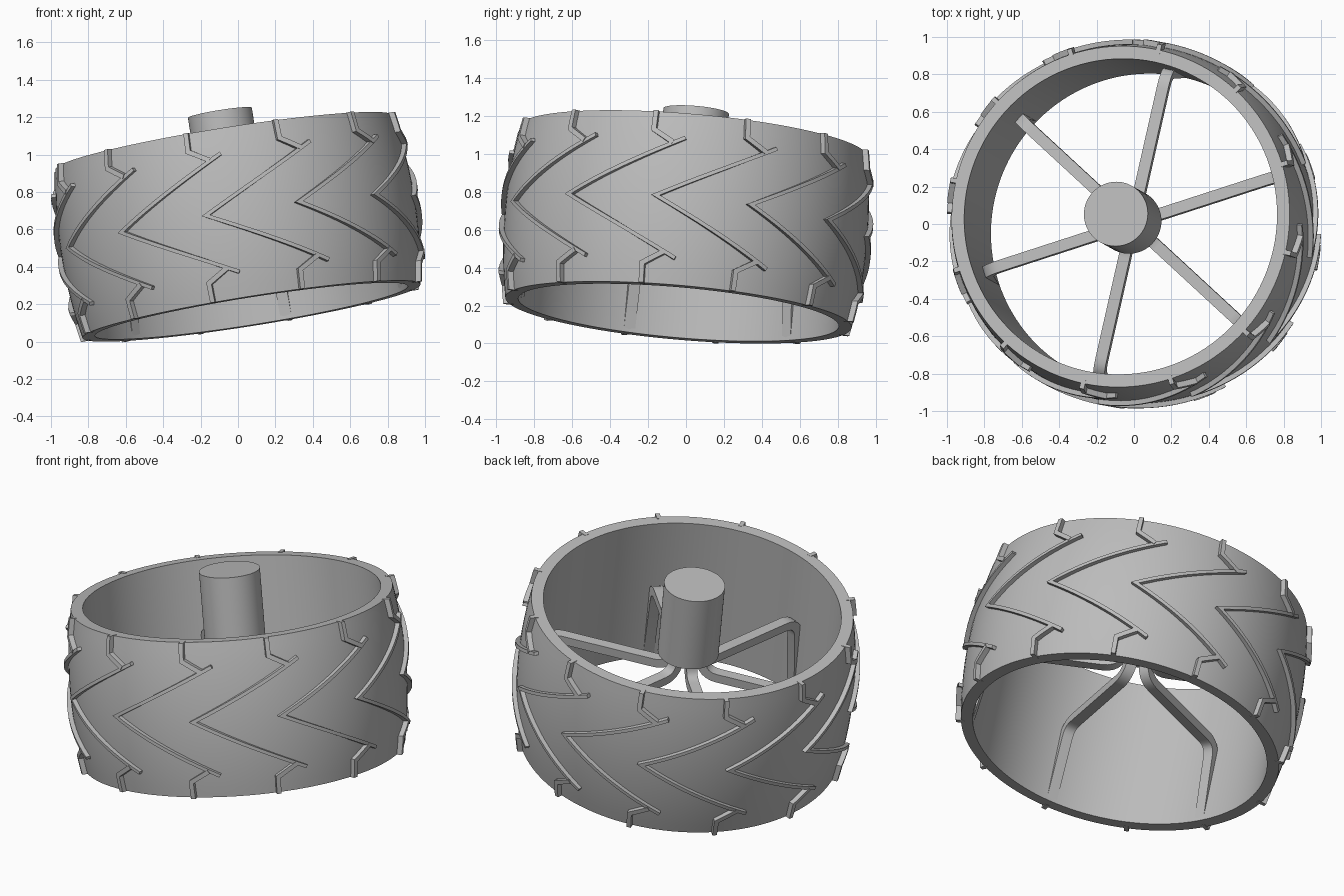
import bpy, bmesh, math
from mathutils import Vector, Matrix

cube = bpy.data.objects.get("Cube")
if cube:
    bpy.data.objects.remove(cube, do_unlink=True)

HALF = 0.458          # half width of the wheel along its axle
BORE = 0.847          # inner radius of the rim
PHASE = math.radians(17.5)
AXLE = Vector((-0.159, 0.088, 1)).normalized()
TILT = Matrix.Translation((0, 0, 0.614)) @ Vector((0, 0, 1)).rotation_difference(AXLE).to_matrix().to_4x4()

grey = bpy.data.materials.new("mid_grey")
grey.use_nodes = True
grey.diffuse_color = (0.5, 0.5, 0.5, 1)
grey.node_tree.nodes["Principled BSDF"].inputs["Base Color"].default_value = (0.5, 0.5, 0.5, 1)


def finish(name, bm):
    """Turn a bmesh in wheel space into a tilted, sharp-edged smooth object."""
    bmesh.ops.recalc_face_normals(bm, faces=bm.faces)
    bm.transform(TILT)
    mesh = bpy.data.meshes.new(name)
    bm.to_mesh(mesh)
    bm.free()
    mesh.materials.append(grey)
    obj = bpy.data.objects.new(name, mesh)
    bpy.context.collection.objects.link(obj)
    bpy.ops.object.select_all(action='DESELECT')
    obj.select_set(True)
    bpy.context.view_layer.objects.active = obj
    bpy.ops.object.shade_smooth_by_angle(angle=math.radians(35))


def polar(r, angle, h):
    return Vector((r * math.cos(angle), r * math.sin(angle), h))


def crown(h):
    """Outer radius of the slightly barrelled tyre."""
    return 0.915 + 0.042 * (1 - (h / HALF) ** 2)


def loft(bm, rows, closed=False):
    """Skin a list of cross-sections, capping the ends unless closed."""
    rings = [[bm.verts.new(p) for p in row] for row in rows]
    pairs = list(zip(rings, rings[1:]))
    if closed:
        pairs.append((rings[-1], rings[0]))
    else:
        bm.faces.new(rings[0])
        bm.faces.new(rings[-1])
    for a, b in pairs:
        for i in range(len(a)):
            j = (i + 1) % len(a)
            bm.faces.new((a[i], a[j], b[j], b[i]))


def mitres(points):
    """Mitred sideways offset for each point of a 2D path."""
    result = []
    for i, p in enumerate(points):
        a = (p - points[i - 1]).normalized() if i else None
        b = (points[i + 1] - p).normalized() if i < len(points) - 1 else None
        a, b = a or b, b or a
        normal = Vector((-a.y - b.y, a.x + b.x)).normalized()
        result.append(normal / normal.dot(Vector((-a.y, a.x))))
    return result


def subdivide(corners, steps):
    points = [corners[0]]
    for a, b in zip(corners, corners[1:]):
        points += [a.lerp(b, k / steps) for k in range(1, steps + 1)]
    return points


def fillet(corners, radius, steps=6):
    """Round the inner corners of a 2D path."""
    points = [corners[0]]
    for a, c, b in zip(corners, corners[1:], corners[2:]):
        p = c + (a - c).normalized() * radius
        q = c + (b - c).normalized() * radius
        for k in range(steps + 1):
            t = k / steps
            points.append(p.lerp(c, t).lerp(c.lerp(q, t), t))
    return points + [corners[-1]]


# Tyre: lathed ring with a crowned outside and straight bore
bm = bmesh.new()
profile = [(crown(h), h) for h in [HALF * k / 8 for k in range(-8, 9)]]
profile += [(BORE, HALF), (BORE, -HALF)]
SEGMENTS = 120
loft(bm, [[polar(r, math.tau * s / SEGMENTS, h) for r, h in profile]
          for s in range(SEGMENTS)], closed=True)
finish("tyre", bm)

# Hub: solid cylinder standing proud of the upper side
bm = bmesh.new()
bmesh.ops.create_cone(bm, cap_ends=True, segments=64, radius1=0.173, radius2=0.173, depth=0.465,
                      matrix=Matrix.Translation((0, 0, 0.387)))
finish("hub", bm)

# Spokes: square bars bent out from under the hub and down, sinking into the bore
bm = bmesh.new()
corners = [Vector(p) for p in ((0.08, 0.2), (0.1, 0.045), (0.828, 0.045), (0.874, -0.44))]
path = fillet(corners, 0.09)
offsets = mitres(path)
for n in range(6):
    turn = Matrix.Rotation(PHASE + n * math.tau / 6, 4, 'Z')
    rows = []
    for p, o in zip(path, offsets):
        row = []
        for side, up in ((-1, -1), (1, -1), (1, 1), (-1, 1)):
            q = p + o * up * 0.027
            row.append(turn @ Vector((q.x, side * 0.031, q.y)))
        rows.append(row)
    loft(bm, rows)
finish("spokes", bm)


def tread_bar(bm, corners, start, width, height, steps):
    """Raised bar wrapped on the tyre; corners are (degrees, axial height)."""
    mean = 0.95
    flat = [Vector((math.radians(d) * mean, h)) for d, h in corners]
    path = subdivide(flat, steps)
    rows = []
    for p, o in zip(path, mitres(path)):
        row = []
        for side, lift in ((-1, -0.02), (1, -0.02), (1, height), (-1, height)):
            q = p + o * side * width / 2
            row.append(polar(crown(q.y) + lift, start + q.x / mean, q.y))
        rows.append(row)
    loft(bm, rows)


# Tread: twelve chevrons, each with a hooked lug running to both rims
chevrons, lugs = bmesh.new(), bmesh.new()
for n in range(12):
    start = PHASE + n * math.tau / 12
    tread_bar(chevrons, [(40.3, 0.322), (2.7, 0.003), (40.3, -0.322)], start, 0.02, 0.026, 14)
    for s in (1, -1):
        tread_bar(lugs, [(30, s * (HALF + 0.002)), (30, s * 0.357), (36.5, s * 0.293)],
                  start, 0.026, 0.03, 4)
finish("tread_chevrons", chevrons)
finish("tread_lugs", lugs)
